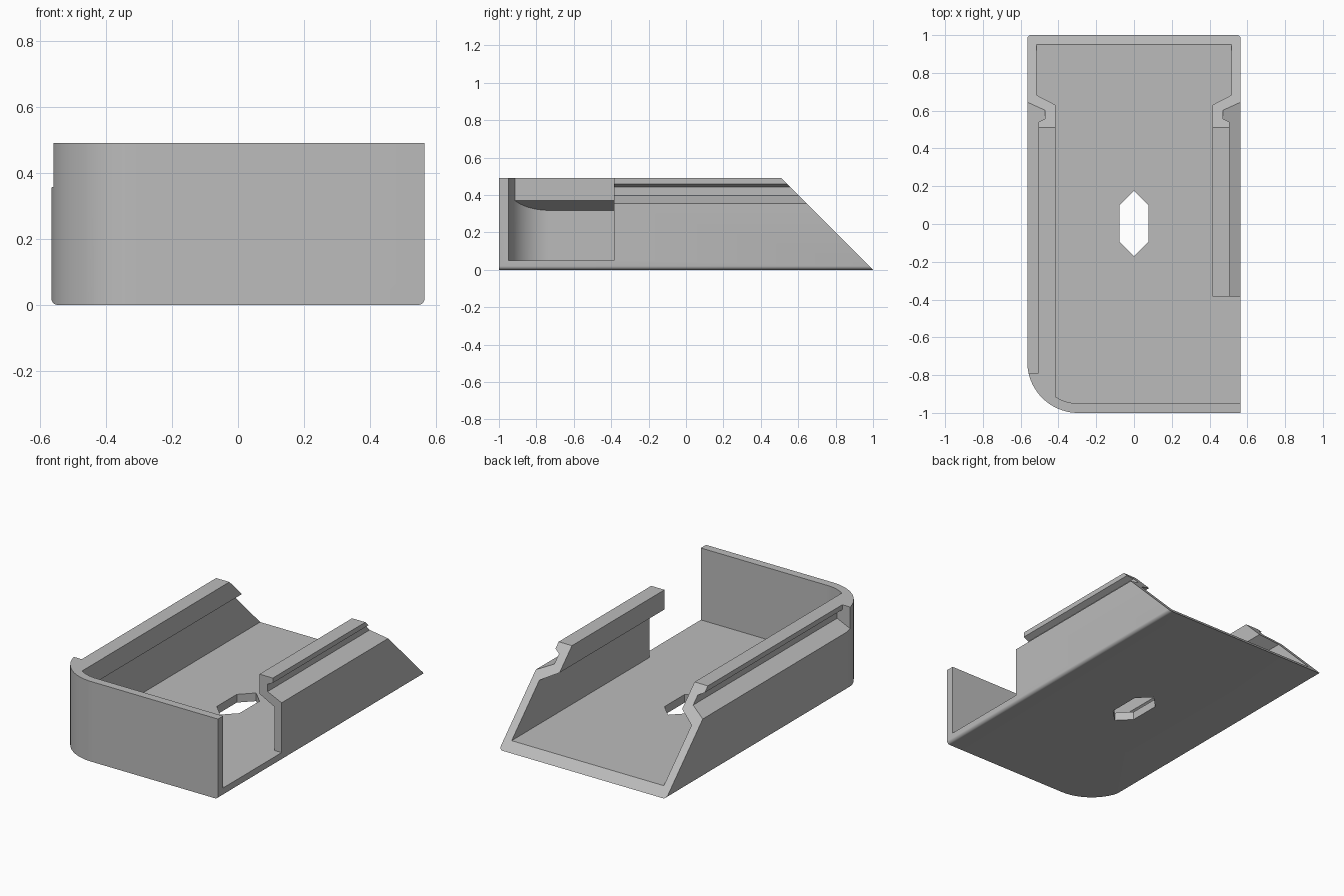
import bpy, bmesh, math
from mathutils import Vector

if "Cube" in bpy.data.objects:
    bpy.data.objects.remove(bpy.data.objects["Cube"], do_unlink=True)

HALF, TOP, WALL = 0.565, 0.49, 0.05
CORNER = Vector((-0.295, -0.73))          # shared centre of the rounded corner


def prism(name, points, axis, start, end):
    """Extrude a closed outline along y (points are x, z) or z (points are x, y)."""
    bm = bmesh.new()
    place = (lambda a, b: (a, start, b)) if axis == "y" else (lambda a, b: (a, b, start))
    face = bm.faces.new([bm.verts.new(place(a, b)) for a, b in points])
    grown = bmesh.ops.extrude_face_region(bm, geom=[face])
    step = Vector((0, end - start, 0) if axis == "y" else (0, 0, end - start))
    bmesh.ops.translate(bm, vec=step,
                        verts=[v for v in grown["geom"] if isinstance(v, bmesh.types.BMVert)])
    bmesh.ops.recalc_face_normals(bm, faces=bm.faces)
    mesh = bpy.data.meshes.new(name)
    bm.to_mesh(mesh)
    bm.free()
    obj = bpy.data.objects.new(name, mesh)
    bpy.context.collection.objects.link(obj)
    return obj


def combine(target, tool, operation="DIFFERENCE"):
    """Apply a boolean and discard the tool."""
    mod = target.modifiers.new("cut", "BOOLEAN")
    mod.object, mod.operation, mod.solver = tool, operation, "EXACT"
    bpy.context.view_layer.update()
    graph = bpy.context.evaluated_depsgraph_get()
    mesh = bpy.data.meshes.new_from_object(target.evaluated_get(graph))
    target.modifiers.clear()
    target.data = mesh
    bpy.data.objects.remove(tool, do_unlink=True)


def arc(centre, radius, start, end, steps):
    angles = [math.radians(start + (end - start) * i / steps) for i in range(steps + 1)]
    return [(centre[0] + radius * math.cos(a), centre[1] + radius * math.sin(a)) for a in angles]


def mirrored(points):
    return points + [(-x, z) for x, z in reversed(points)]


def rounded_plan(inset, right, back):
    """Plan outline with one rounded front corner."""
    return arc(CORNER, 0.27 - inset, 180, 270, 20) + [
        (right, inset - 1), (right, back), (inset - HALF, back)]


# Outer block with softened lower side edges
tray = prism("sliding_tray", rounded_plan(0, HALF, 1), "z", 0, TOP)
r = 0.02
side = arc((HALF - r, r), r, -90, 0, 6) + [(HALF, 0.6)]
combine(tray, prism("soft_edges", mirrored(side), "y", -1.2, 1.2), "INTERSECT")

# Inner cavity, narrowing under the rails
inner = [(0.515, WALL), (0.515, 0.318), (0.415, 0.37), (0.415, 0.6)]
cavity = prism("cavity", mirrored(inner), "y", -1.1, 1.3)
combine(cavity, prism("cavity_plan", rounded_plan(WALL, 0.6, 1.2), "z", 0, 0.55), "INTERSECT")
combine(tray, cavity)

# Outer rail grooves
groove = [(0.7, 0.29), (HALF, 0.355), (0.47, 0.398), (0.47, 0.443),
          (0.505, 0.46), (0.505, 0.6), (0.7, 0.6)]
for sign, front in ((1, -0.5), (-1, -0.79)):
    combine(tray, prism("groove", [(sign * x, z) for x, z in groove], "y", front, 1.2))

# Side opening behind the front wall
combine(tray, prism("opening", [(0.35, WALL), (0.7, WALL), (0.7, 0.6), (0.35, 0.6)],
                    "y", WALL - 1, -0.385))

# Sloping back end
slope = prism("slope", [(-1, 0), (1, 0), (1, 1), (-1, 1)], "y", 1, 2)
for v in slope.data.vertices:
    if v.co.y < 1.5:
        v.co.y -= v.co.z
combine(tray, slope)

# Long hexagonal hole in the floor
hexagon = [(0, 0.175), (-0.077, 0.098), (-0.077, -0.095),
           (0, -0.172), (0.077, -0.095), (0.077, 0.098)]
combine(tray, prism("floor_hole", hexagon, "z", -0.1, 0.2))

# Grey finish
grey = bpy.data.materials.new("plain grey")
grey.use_nodes = True
colour = (0.5, 0.5, 0.5, 1)
grey.diffuse_color = colour
grey.node_tree.nodes["Principled BSDF"].inputs["Base Color"].default_value = colour
tray.data.materials.clear()
tray.data.materials.append(grey)
for p in tray.data.polygons:
    p.material_index = 0

bpy.ops.object.select_all(action="DESELECT")
tray.select_set(True)
bpy.context.view_layer.objects.active = tray
bpy.ops.object.shade_smooth_by_angle(angle=math.radians(20))
